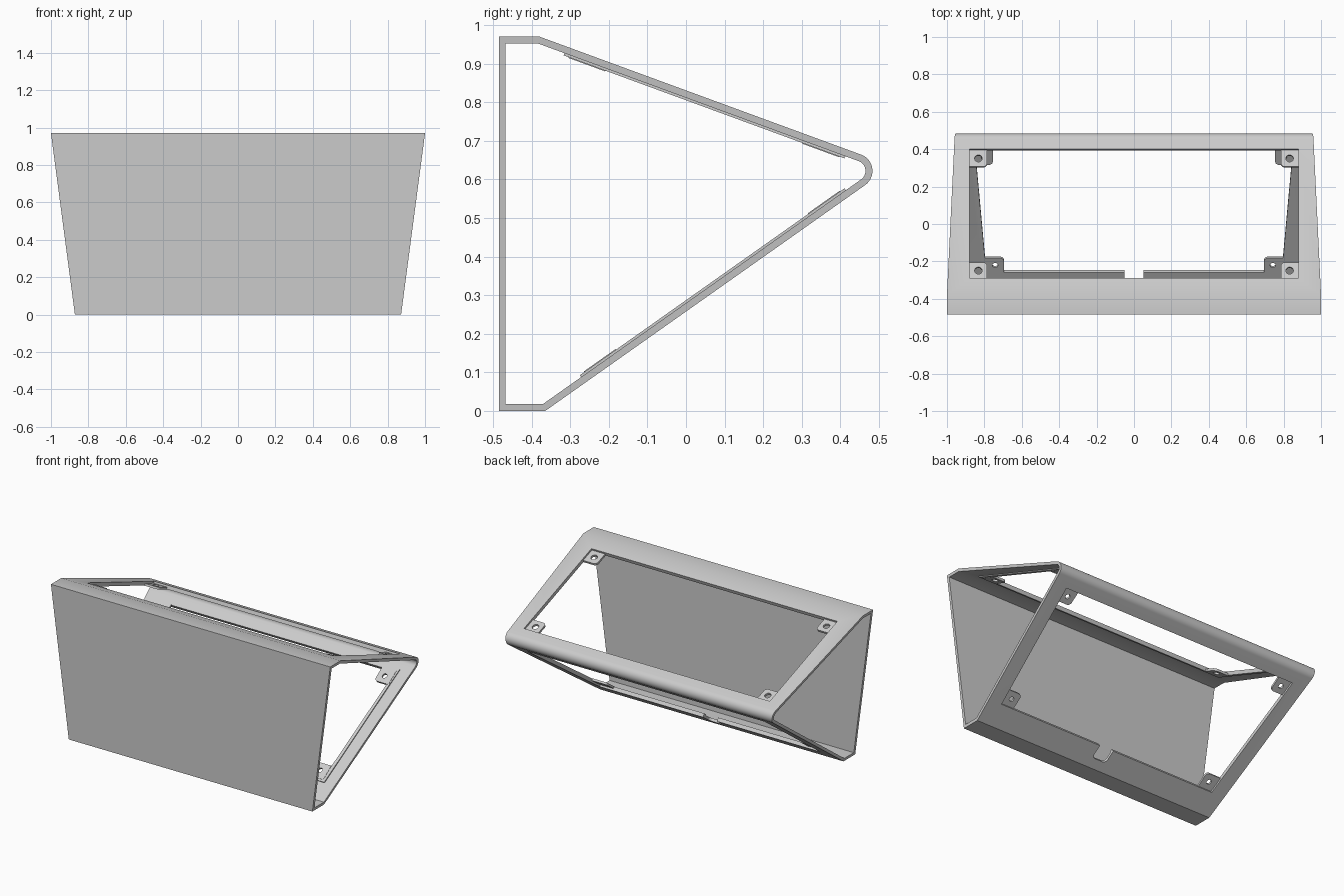
import bpy, bmesh, math
from mathutils import Vector

cube = bpy.data.objects.get("Cube")
if cube:
    bpy.data.objects.remove(cube, do_unlink=True)

THICK = 0.018
grey = bpy.data.materials.new("light_grey")
grey.use_nodes = True
grey.diffuse_color = (0.6, 0.6, 0.6, 1)
grey.node_tree.nodes["Principled BSDF"].inputs["Base Color"].default_value = (0.6, 0.6, 0.6, 1)


def add_object(name, bm):
    bmesh.ops.recalc_face_normals(bm, faces=bm.faces)
    mesh = bpy.data.meshes.new(name)
    bm.to_mesh(mesh)
    bm.free()
    mesh.materials.append(grey)
    obj = bpy.data.objects.new(name, mesh)
    bpy.context.collection.objects.link(obj)
    return obj


def select(obj):
    bpy.ops.object.select_all(action='DESELECT')
    obj.select_set(True)
    bpy.context.view_layer.objects.active = obj


def cut(obj, cutter):
    select(obj)
    mod = obj.modifiers.new("cut", 'BOOLEAN')
    mod.operation, mod.solver, mod.object = 'DIFFERENCE', 'EXACT', cutter
    bpy.ops.object.modifier_apply(modifier=mod.name)


def arc(cx, cy, r, a0, a1, steps):
    angles = [math.radians(a0 + (a1 - a0) * i / steps) for i in range(steps + 1)]
    return [(cx + r * math.cos(a), cy + r * math.sin(a)) for a in angles]


def offset(points, d):
    """Mitred inward offset of a counter-clockwise outline."""
    result = []
    for i, p in enumerate(points):
        p, a, b = Vector(p), Vector(points[i - 1]), Vector(points[(i + 1) % len(points)])
        e0, e1 = (p - a).normalized(), (b - p).normalized()
        n0, n1 = Vector((-e0.y, e0.x)), Vector((-e1.y, e1.x))
        result.append(tuple(p + (n0 + n1) * d / (1 + n0.dot(n1))))
    return result


def half_width(z):
    return 0.872 + 0.132 * z


# Wrapped shell: closed side profile, ends trimmed to a taper
low_foot, top_foot = Vector((-0.365, 0)), Vector((-0.38, 0.97))
nose = arc(0.438, 0.622, 0.045, -54.8, 69.85, 16)
outer = [(-0.485, 0), tuple(low_foot)] + nose + [tuple(top_foot), (-0.485, 0.97)]
inner = offset(outer, THICK)
bm = bmesh.new()
loops = [[bm.verts.new((s * half_width(z), y, z)) for y, z in prof]
         for prof in (outer, inner) for s in (1, -1)]
for a, b in ((0, 1), (2, 3), (0, 2), (1, 3)):
    for i in range(len(outer)):
        bm.faces.new((loops[a][i - 1], loops[a][i], loops[b][i], loops[b][i - 1]))
shell = add_object("shell", bm)


class Slope:
    """Frame on a sloping panel: x across, y as seen from above, depth inward."""

    def __init__(self, foot, end, inward):
        self.foot = foot
        self.dir = (Vector(end) - foot).normalized()
        self.normal = Vector((-self.dir.y, self.dir.x)) * inward

    def run(self, y):
        return (y - self.foot.x) / self.dir.x

    def slab(self, name, outline, d0, d1):
        bm = bmesh.new()
        rings = []
        for d in (d0, d1):
            pts = [self.foot + self.dir * v + self.normal * d for _, v in outline]
            rings.append([bm.verts.new((o[0], p.x, p.y)) for o, p in zip(outline, pts)])
            bm.faces.new(rings[-1])
        for i in range(len(outline)):
            bm.faces.new((rings[0][i - 1], rings[0][i], rings[1][i], rings[1][i - 1]))
        return add_object(name, bm)


def trapezoid(w0, w1, v0, v1, grow=0):
    return [(-w0 - grow, v0 - grow), (w0 + grow, v0 - grow),
            (w1 + grow, v1 + grow), (-w1 - grow, v1 + grow)]


def tab_outline(x, v, sx, sv, size=0.095, lip=0.006, r=0.022):
    """Square tab at a window corner, with its free corner rounded."""
    pts = [(-lip, -lip), (size, -lip)] + arc(size - r, size - r, r, 0, 90, 6) + [(-lip, size)]
    return [(sx * (x - px), v + sv * py) for px, py in pts]


def make_window(label, slope, w0, w1, y0, y1, hole, notch):
    v0, v1 = slope.run(y0), slope.run(y1)
    cutters = [slope.slab("window_cutter", trapezoid(w0, w1, v0, v1), -0.03, 0.05)]
    if notch:
        # Cable notch with a rounded end
        shape = [(0.05, v0 + 0.02)] + [(-0.05, v0 + 0.02)]
        shape += arc(-0.025, v0 - 0.06, 0.025, 180, 270, 6)
        shape += arc(0.025, v0 - 0.06, 0.025, 270, 360, 6)
        cutters.append(slope.slab("notch_cutter", shape, -0.03, 0.05))
    # Raised rim on the inside of the opening
    rim = slope.slab(label + "_rim", trapezoid(w0, w1, v0, v1, 0.02), THICK - 0.001, THICK + 0.006)
    for cutter in cutters:
        cut(shell, cutter)
        cut(rim, cutter)
    # Screw tabs in the four corners
    for end, w, v, sv in (("front", w0, v0, 1), ("back", w1, v1, -1)):
        for side, sx in (("left", 1), ("right", -1)):
            tab = slope.slab(f"{label}_tab_{end}_{side}", tab_outline(w, v, sx, sv), 0.012, 0.026)
            ring = arc(sx * (w - 0.048), v + sv * 0.048, hole, 0, 345, 23)
            cutters.append(slope.slab("hole_cutter", ring, -0.03, 0.05))
            cut(tab, cutters[-1])
    for cutter in cutters:
        bpy.data.objects.remove(cutter, do_unlink=True)


make_window("upper_window", Slope(top_foot, nose[-1], -1), 0.88, 0.88, -0.29, 0.40, 0.02, False)
make_window("lower_window", Slope(low_foot, nose[0], 1), 0.79, 0.85, -0.245, 0.408, 0.015, True)

for obj in list(bpy.context.scene.objects):
    if obj.type == 'MESH' and obj.data.materials and obj.data.materials[0] == grey:
        select(obj)
        bpy.ops.object.shade_smooth_by_angle(angle=math.radians(25))
